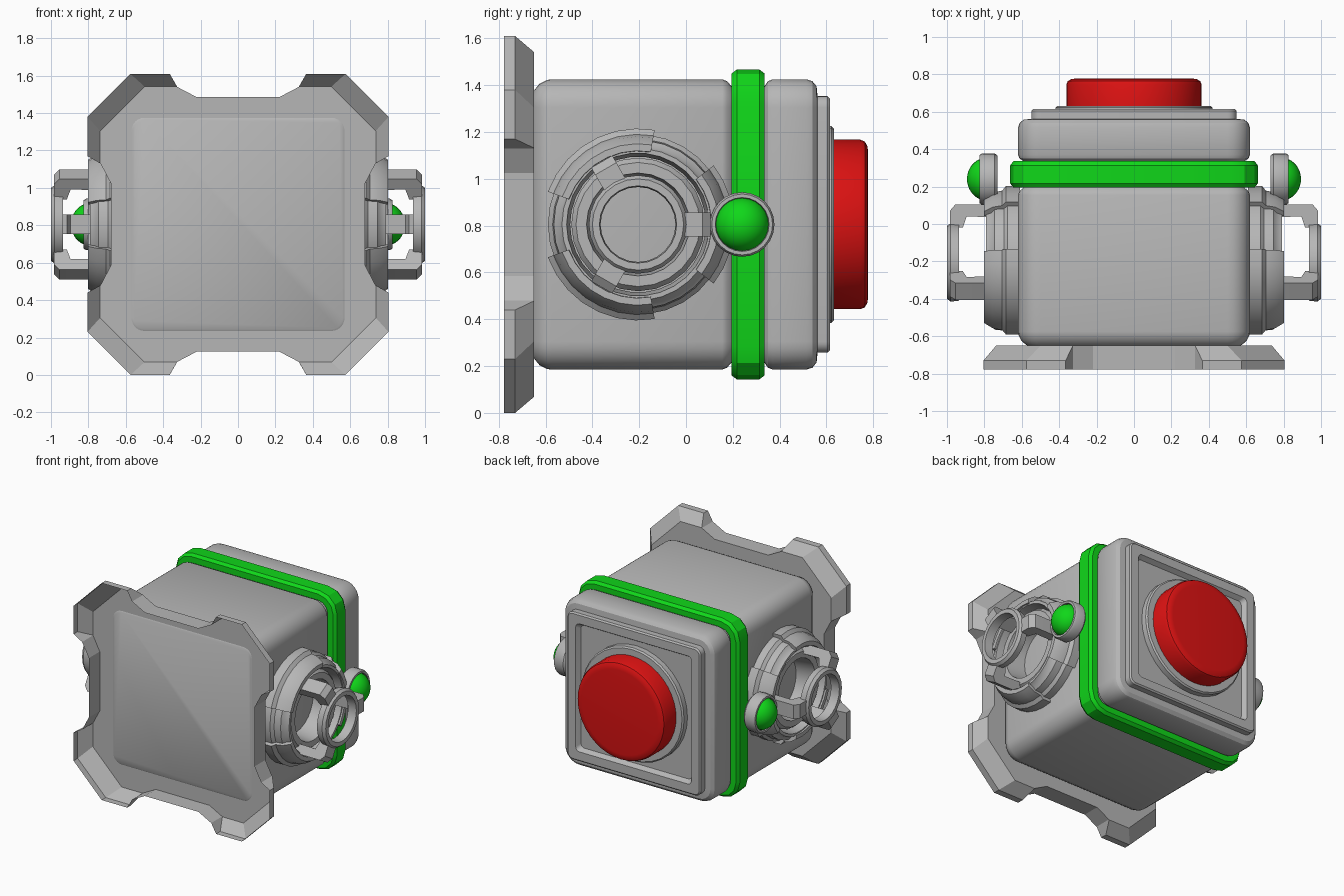
import bpy, bmesh, math

if "Cube" in bpy.data.objects:
    bpy.data.objects.remove(bpy.data.objects["Cube"])

CZ = 0.805            # height of the central axis
PY = -0.205           # y of the side port axis


def material(name, rgb):
    m = bpy.data.materials.new(name)
    m.diffuse_color = (*rgb, 1)
    m.use_nodes = True
    m.node_tree.nodes["Principled BSDF"].inputs["Base Color"].default_value = m.diffuse_color
    return m


GREY = material("light_grey", (0.47, 0.47, 0.47))
GREEN = material("bright_green", (0.005, 0.68, 0.01))
RED = material("button_red", (0.72, 0.006, 0.006))


def finish(name, bm, mat, mirror=False, angle=32):
    bmesh.ops.remove_doubles(bm, verts=bm.verts, dist=0.0005)
    bmesh.ops.recalc_face_normals(bm, faces=bm.faces)
    me = bpy.data.meshes.new(name)
    bm.to_mesh(me)
    bm.free()
    me.materials.append(mat)
    ob = bpy.data.objects.new(name, me)
    bpy.context.collection.objects.link(ob)
    bpy.ops.object.select_all(action='DESELECT')
    bpy.context.view_layer.objects.active = ob
    ob.select_set(True)
    bpy.ops.object.shade_smooth_by_angle(angle=math.radians(angle))
    if mirror:
        ob.modifiers.new("Mirror", 'MIRROR').use_mirror_merge = False
    return ob


def loft(bm, rings, cap_start=True, cap_end=True, closed=False):
    """Bridge equal-length point rings with quads."""
    vs = [[bm.verts.new(p) for p in ring] for ring in rings]
    pairs = list(zip(vs, vs[1:])) + ([(vs[-1], vs[0])] if closed else [])
    for a, b in pairs:
        for i in range(len(a)):
            j = (i + 1) % len(a)
            bm.faces.new((a[i], a[j], b[j], b[i]))
    if cap_start and not closed:
        bm.faces.new(vs[0])
    if cap_end and not closed:
        bm.faces.new(vs[-1])


def square_ring(y, half, core, seg):
    """Rounded square around the central axis; core = corner centre."""
    r = half - core
    pts = []
    for q in range(4):
        sx, sz = [(1, 1), (-1, 1), (-1, -1), (1, -1)][q]
        for k in range(seg + 1):
            a = math.pi / 2 * (q + k / seg)
            pts.append((sx * core + r * math.cos(a), y, CZ + sz * core + r * math.sin(a)))
    return pts


def turned(name, profile, mat, n=32):
    """Solid of (y, radius) points around the central axis."""
    bm = bmesh.new()
    loft(bm, [[(r * math.cos(2 * math.pi * i / n), y, CZ + r * math.sin(2 * math.pi * i / n))
               for i in range(n)] for y, r in profile])
    return finish(name, bm, mat)


def side_ring(name, profile, mat, cy=PY, n=24, start=0, end=360):
    """Closed (x, radius) section swept about a sideways axis, mirrored to both sides."""
    bm = bmesh.new()
    full = end - start >= 360
    rings = []
    for i in range(n if full else n + 1):
        a = math.radians(start + (end - start) * i / n)
        rings.append([(x, cy + r * math.cos(a), CZ + r * math.sin(a)) for x, r in profile])
    loft(bm, rings, closed=full)
    return finish(name, bm, mat, mirror=True)


# Flared front plate: an open dish with four corner tabs
outer = [(0.22, 0.68), (0.325, 0.735), (0.365, 0.805), (0.575, 0.805)]
inner = [(0.22, 0.68), (0.325, 0.735), (0.327, 0.737), (0.50, 0.737)]


def plate_ring(y, octant):
    quarter = octant + [(b, a) for a, b in reversed(octant)]
    pts = []
    for q in range(4):
        for a, b in quarter:
            for _ in range(q):
                a, b = b, -a
            pts.append((a, y, CZ + b))
    return pts


bm = bmesh.new()
loft(bm, [plate_ring(-0.778, outer), plate_ring(-0.73, outer), plate_ring(-0.65, inner)],
     cap_start=False)
finish("front_plate", bm, GREY, angle=10)

# Main body: rounded box with a groove for the band and a recessed rear panel
body = [(-0.656, 0.56), (-0.645, 0.578), (-0.625, 0.602), (-0.595, 0.617), (-0.575, 0.62),
        (0.155, 0.62), (0.175, 0.612), (0.195, 0.59), (0.335, 0.59), (0.35, 0.612),
        (0.37, 0.62), (0.515, 0.62), (0.54, 0.612), (0.558, 0.59), (0.562, 0.548),
        (0.605, 0.548), (0.615, 0.538), (0.615, 0.475), (0.582, 0.455)]
bm = bmesh.new()
loft(bm, [square_ring(y, h, min(0.50, h - 0.03), 6) for y, h in body])
finish("body", bm, GREY)

# Green band around the body
band = [(0.195, 0.60), (0.195, 0.645), (0.217, 0.662), (0.313, 0.662), (0.336, 0.645), (0.336, 0.60)]
bm = bmesh.new()
loft(bm, [square_ring(y, h, 0.52, 3) for y, h in band], False, False)
finish("green_band", bm, GREEN, angle=28)

# Rear button and its collar
turned("button_collar", [(0.57, 0.42), (0.622, 0.42), (0.632, 0.41), (0.632, 0.30)], GREY)
turned("red_button", [(0.60, 0.362), (0.745, 0.362), (0.764, 0.354), (0.775, 0.335),
                      (0.778, 0.31)], RED, 40)

# Side ports: stepped flange, raised guards, hub ring and outer cage ring
side_ring("port_flange", [(0.61, 0.385), (0.675, 0.385), (0.695, 0.365), (0.745, 0.36),
                          (0.765, 0.335), (0.79, 0.325), (0.79, 0.305), (0.68, 0.29),
                          (0.61, 0.29)], GREY, n=30)
for k, (mid, spread) in enumerate([(0, 38), (120, 40), (240, 40)]):
    side_ring(f"port_guard_{k + 1}",
              [(0.61, 0.41), (0.685, 0.41), (0.705, 0.385), (0.755, 0.375), (0.802, 0.345),
               (0.802, 0.315), (0.68, 0.30), (0.61, 0.30)],
              GREY, n=7, start=mid - spread, end=mid + spread)
side_ring("port_hub", [(0.61, 0.285), (0.74, 0.285), (0.765, 0.265), (0.765, 0.22), (0.61, 0.20)], GREY)
side_ring("cage_ring", [(0.935, 0.205), (0.98, 0.21), (1.0, 0.195), (1.0, 0.165), (0.935, 0.16)], GREY)

# Three bent claws holding each cage ring
claw = [(0.66, 0.24), (0.66, 0.30), (0.80, 0.31), (0.955, 0.31), (0.985, 0.275),
        (0.985, 0.185), (0.915, 0.185), (0.895, 0.245)]
for k in range(3):
    a = math.radians(120 * k)
    c, s = math.cos(a), math.sin(a)
    bm = bmesh.new()
    loft(bm, [[(x, PY + r * c - w * s, CZ + r * s + w * c) for x, r in claw]
              for w in (-0.052, 0.052)])
    finish(f"cage_claw_{k + 1}", bm, GREY, mirror=True)

# Side lamps: cup with a green dome, joined to the port by a small bracket
LY = 0.24
side_ring("lamp_cup", [(0.73, 0.0), (0.73, 0.125), (0.745, 0.138), (0.81, 0.138),
                       (0.825, 0.13), (0.825, 0.115), (0.79, 0.11), (0.79, 0.0)], GREY, cy=LY)
dome = [(0.785 + 0.108 * math.sin(math.radians(t)), 0.115 * math.cos(math.radians(t)))
        for t in range(0, 91, 10)]
side_ring("lamp_dome", [(0.785, 0.0)] + dome, GREEN, cy=LY)
for name, y0, y1, h in (("lamp_bracket", 0.08, 0.17, 0.05), ("bracket_knuckle", 0.09, 0.125, 0.11)):
    bm = bmesh.new()
    loft(bm, [[(x, y, CZ + z) for y, z in ((y0, -h), (y1, -h), (y1, h), (y0, h))]
              for x in (0.68, 0.785)])
    finish(name, bm, GREY, mirror=True)
